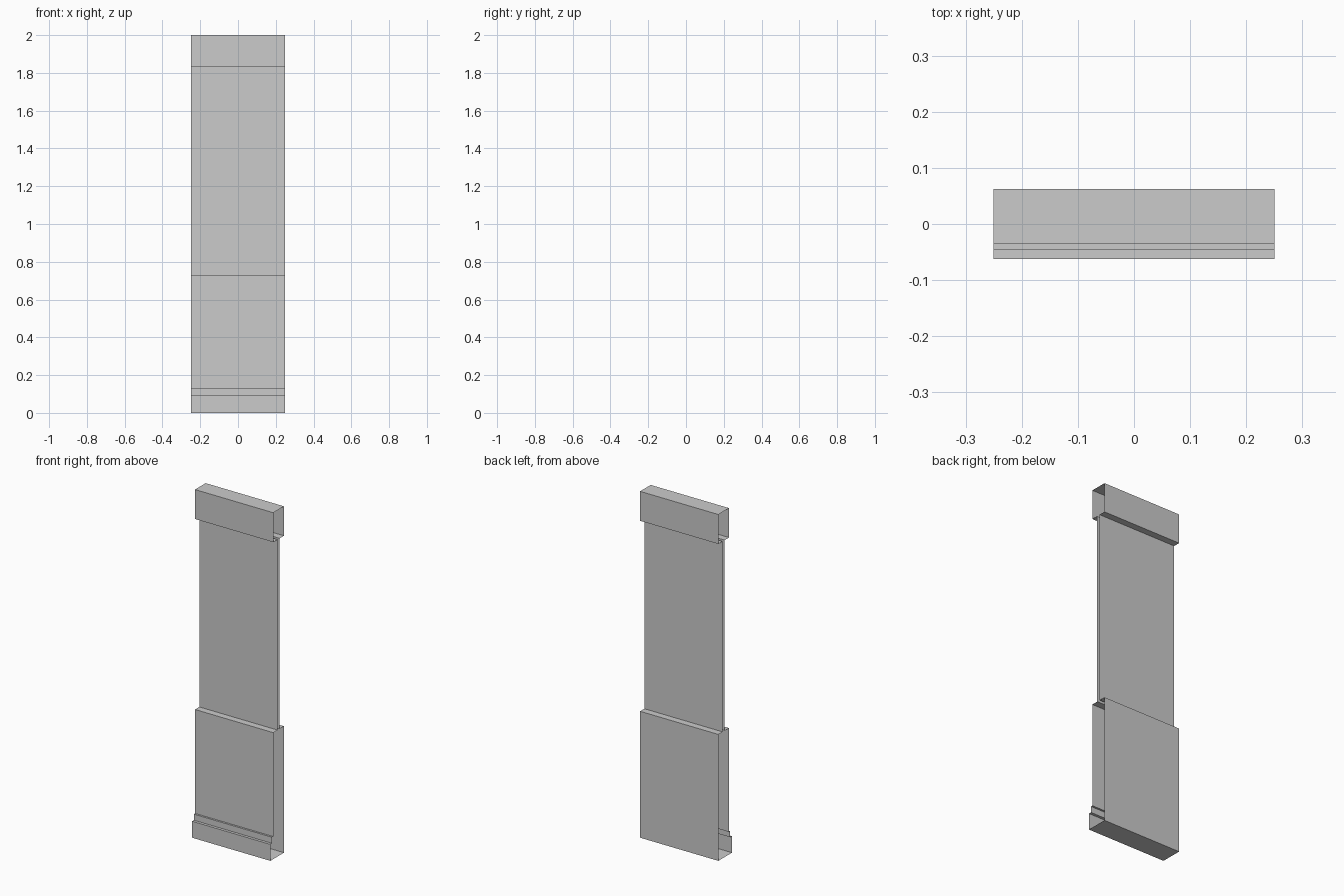
import bpy

if "Cube" in bpy.data.objects:
    bpy.data.objects.remove(bpy.data.objects["Cube"])

HALF_W = 0.25             # half the section length along x
FRONT, BACK = -0.035, 0.062   # wall faces
P0, P1 = 0.004, 0.023     # thin upper panel faces
SILL, HEAD, TOP = 0.73, 1.83, 2.0


def strip(name, profile):
    """Sweep an open (y, z) profile along x; the ends stay open."""
    n = len(profile)
    verts = [(x, y, z) for x in (-HALF_W, HALF_W) for y, z in profile]
    faces = [(i, n + i, n + i + 1, i + 1) for i in range(n - 1)]
    mesh = bpy.data.meshes.new(name)
    mesh.from_pydata(verts, [], faces)
    mesh.update()
    obj = bpy.data.objects.new(name, mesh)
    bpy.context.collection.objects.link(obj)
    return obj


# Stepped skirting along the foot of the front
strip("skirting", [(-0.062, 0), (-0.062, 0.095), (-0.046, 0.095),
                   (-0.046, 0.13), (FRONT, 0.13)])

# Low wall: front face and sill in front of the panel
strip("low_wall_front", [(FRONT, 0.13), (FRONT, SILL), (P0, SILL)])

# Low wall: sill behind the panel, back face and underside
strip("low_wall_back", [(P1, SILL), (BACK, SILL), (BACK, 0), (-0.062, 0)])

# Thin panel between wall and header
strip("panel_front", [(P0, SILL), (P0, HEAD)])
strip("panel_back", [(P1, HEAD), (P1, SILL)])

# Header box, open below where the panel enters
strip("header", [(P0, HEAD), (FRONT, HEAD), (FRONT, TOP),
                 (BACK, TOP), (BACK, HEAD), (P1, HEAD)])
